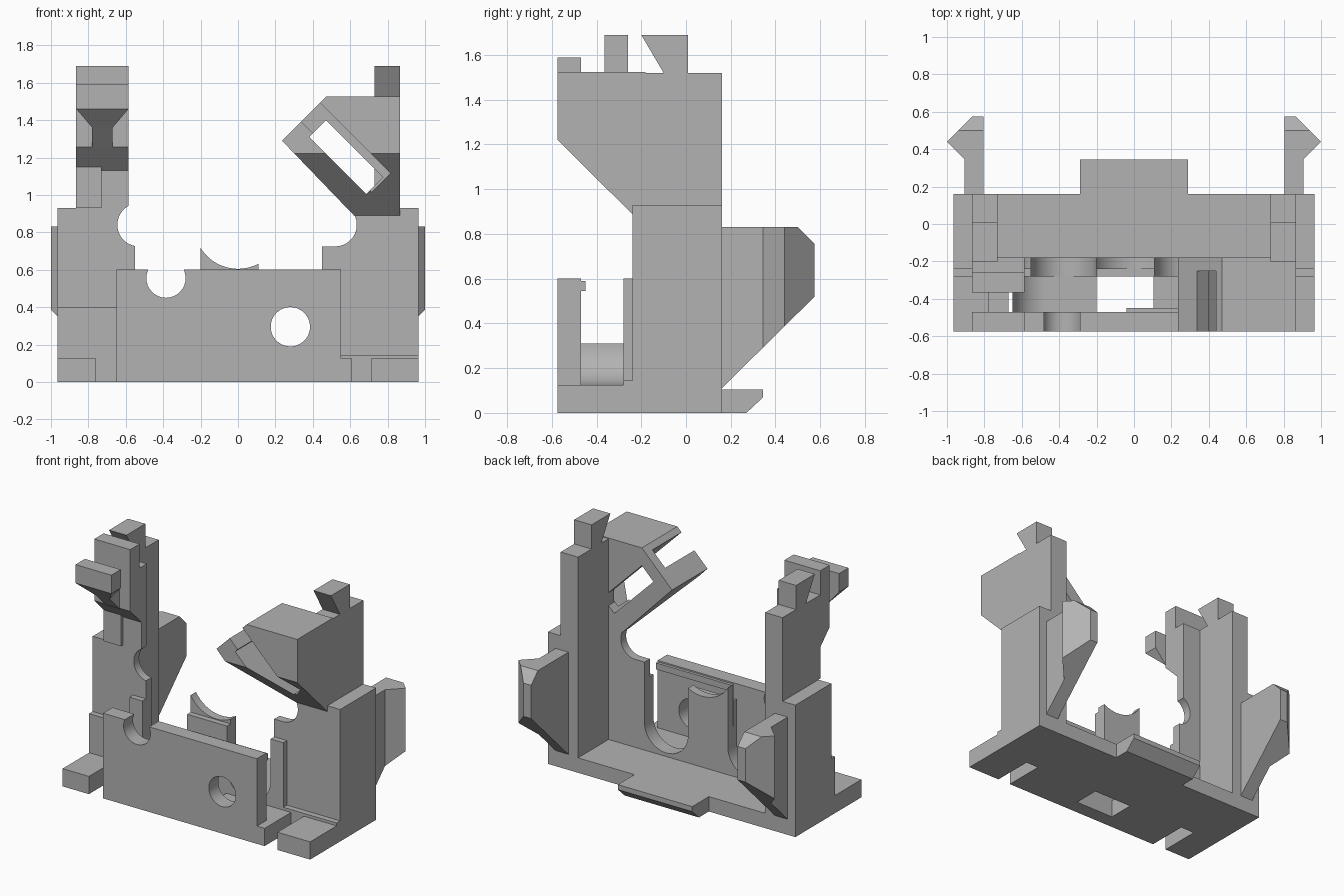
import bpy, bmesh, math
from mathutils import Vector

cube = bpy.data.objects.get("Cube")
if cube:
    bpy.data.objects.remove(cube, do_unlink=True)

GREY = (0.45, 0.45, 0.45, 1)
mat = bpy.data.materials.new("plain grey")
mat.use_nodes = True
mat.diffuse_color = GREY
mat.node_tree.nodes["Principled BSDF"].inputs["Base Color"].default_value = GREY


def arc(cx, cz, r, start, end, n=20):
    angles = [math.radians(start + (end - start) * i / n) for i in range(n + 1)]
    return [(cx + r * math.cos(a), cz + r * math.sin(a)) for a in angles]


def prism(name, pts, axis, lo, hi):
    """Extrude a 2D outline along an axis (outline uses the other two axes in order)."""
    def place(p, t):
        c = list(p)
        c.insert("xyz".index(axis), t)
        return c
    bm = bmesh.new()
    face = bm.faces.new([bm.verts.new(place(p, lo)) for p in pts])
    ext = bmesh.ops.extrude_face_region(bm, geom=[face])
    shift = Vector(place((0, 0), hi - lo))
    bmesh.ops.translate(bm, vec=shift, verts=[v for v in ext["geom"] if isinstance(v, bmesh.types.BMVert)])
    bmesh.ops.recalc_face_normals(bm, faces=bm.faces)
    mesh = bpy.data.meshes.new(name)
    bm.to_mesh(mesh)
    bm.free()
    mesh.materials.append(mat)
    ob = bpy.data.objects.new(name, mesh)
    bpy.context.collection.objects.link(ob)
    return ob


def box(name, x, y, z):
    return prism(name, [(x[0], y[0]), (x[1], y[0]), (x[1], y[1]), (x[0], y[1])], "z", *z)


def boolean(ob, cutter, op="DIFFERENCE"):
    mod = ob.modifiers.new(op.lower(), "BOOLEAN")
    mod.operation, mod.solver, mod.object = op, "EXACT", cutter
    cutter.hide_render = True
    cutter.hide_set(True)
    bpy.context.view_layer.objects.active = ob
    bpy.ops.object.modifier_apply(modifier=mod.name)
    bpy.data.objects.remove(cutter, do_unlink=True)


def smooth(ob):
    bpy.ops.object.select_all(action="DESELECT")
    ob.select_set(True)
    bpy.context.view_layer.objects.active = ob
    bpy.ops.object.shade_smooth_by_angle(angle=math.radians(30))


FRONT, BACK = -0.575, 0.16

# Base with two open notches at the front, and a window in the floor
base = prism("base", [(-.965, FRONT), (-.76, FRONT), (-.76, -.28), (-.65, -.28), (-.65, FRONT),
                      (.61, FRONT), (.61, -.28), (.71, -.28), (.71, FRONT), (.965, FRONT),
                      (.965, BACK), (-.965, BACK)], "z", 0, .125)
boolean(base, box("floor_window_cutter", (-.2, .105), (-.47, -.28), (-.1, .3)))
boolean(base, box("rear_floor_cutter", (-.73, .73), (-.18, .3), (.105, .3)))
prism("rear_tab", [(.1, 0), (.27, 0), (.345, .07), (.345, .105), (.1, .105)], "x", -.29, .29)

# Front wall: open round bite in the top edge, round hole below
wall = prism("front_wall", [(-.65, 0), (.55, 0), (.55, .6)]
             + [(-.29, .6)] + arc(-.385, .555, .105, 25, -205) + [(-.48, .6), (-.65, .6)],
             "y", FRONT, -.47)
boolean(wall, prism("hole_cutter", arc(.28, .295, .105, 0, 352.5, 47), "y", -.7, -.3))
smooth(wall)
box("front_wall_lip", (-.04, .55), (-.48, -.45), (.545, .59))
trough = prism("trough_fillet", [(-.65, .12), (-.65, .31)] + arc(-.465, .31, .185, 180, 270)
               + [(-.465, .12)], "y", -.475, -.275)
smooth(trough)

# Middle wall: two U cradles, a hollowed hump between them, round bites by the towers
middle = prism("middle_wall", [(-.965, 0), (.965, 0), (.965, .93), (.6, .93)]
               + arc(.52, .84, .115, 45, -90) + [(.45, .725)]
               + arc(.28, .3, .17, 0, -180) + arc(0, .84, .235, -62, -149) + [(-.2, .72)]
               + arc(-.375, .3, .175, 0, -180) + [(-.55, .725)]
               + arc(-.53, .84, .115, -100, -241)
               + [(-.585, 1.52), (-.865, 1.52), (-.865, .93), (-.965, .93)], "y", -.24, -.18)
smooth(middle)

# Forward ledges of the middle wall, following the cradles
ledges = prism("middle_ledge", [(-.965, 0), (.965, 0), (.965, .145), (.55, .145), (.55, .6), (.45, .6)]
               + arc(.28, .3, .17, 0, -180) + [(.11, .6), (-.2, .6)]
               + arc(-.375, .3, .175, 0, -180) + [(-.55, .6), (-.65, .6), (-.65, .4), (-.965, .4)],
               "y", -.28, -.235)
smooth(ledges)

# Paired towers, dovetail pegs and rear hooked wings
for side, s in (("right", -1), ("left", 1)):
    def span(a, b):
        return tuple(sorted((s * a, s * b)))
    box(side + "_tower_lower", span(.73, .965), (-.24, BACK), (0, .93))
    box(side + "_tower_upper", span(.73, .865), (-.26 if s < 0 else -.24, BACK), (.93, 1.52))
    prism(side + "_peg", [(-.1, 1.5), (.01, 1.5), (.01, 1.69), (-.2, 1.69), (-.1, 1.52)],
          "x", *span(.73, .865))
    wing = prism(side + "_wing", [(s * x, y) for x, y in
                 [(.805, .1), (.905, .1), (.905, .345), (1, .44), (.865, .575), (.805, .575)]],
                 "z", 0, .83)
    side_cut = prism("wing_profile", [(.15, .1), (.575, .52), (.575, .755), (.5, .83), (.15, .83)],
                     "x", *span(.7, 1.1))
    boolean(wing, side_cut, "INTERSECT")

# Slab on one tower with a sloped underside, then the neck and clip bar
prism("clip_slab", [(-.18, 1.07), (-.24, 1.13), (-.365, 1.255), (-.365, 1.69), (-.26, 1.69),
                    (-.26, 1.52), (-.18, 1.52)], "x", -.865, -.585)
prism("clip_neck", [(-.36, 1.25), (-.365, 1.25), (-.57, 1.46), (-.57, 1.52), (-.36, 1.52)],
      "x", -.78, -.67)
box("clip_bar", (-.865, -.585), (FRONT, -.47), (1.46, 1.59))
flare = prism("clip_flare", [(-.865, 1.46), (-.78, 1.36), (-.67, 1.36), (-.585, 1.46)],
              "y", FRONT, -.47)
boolean(flare, prism("flare_slope", [(FRONT, 1.46), (-.47, 1.355), (-.47, 1.5), (FRONT, 1.5)],
                     "x", -1, -.5), "INTERSECT")

# Slanted holder on the other tower, undercut at the front
holder = prism("slanted_holder", [(.235, 1.29), (.62, .89), (.865, .89), (.865, 1.525), (.47, 1.525)],
               "y", FRONT, -.18)
boolean(holder, prism("undercut", [(-.7, 1.345), (-.7, .7), (-.05, .7)], "x", 0, 1.2))


def slanted(name, low, high, end, start, y0, y1):
    """Channel running diagonally downwards, given by x+z and z-x limits."""
    corners = [(low, end), (high, end), (high, start), (low, start)]
    return prism(name, [((a - d) / 2, (a + d) / 2) for a, d in corners], "y", y0, y1)


boolean(holder, slanted("slot_cutter", 1.73, 1.93, .3, 1.2, -.7, -.25))
boolean(holder, slanted("window_cutter", 1.69, 1.87, .32, .93, -.8, 0))
